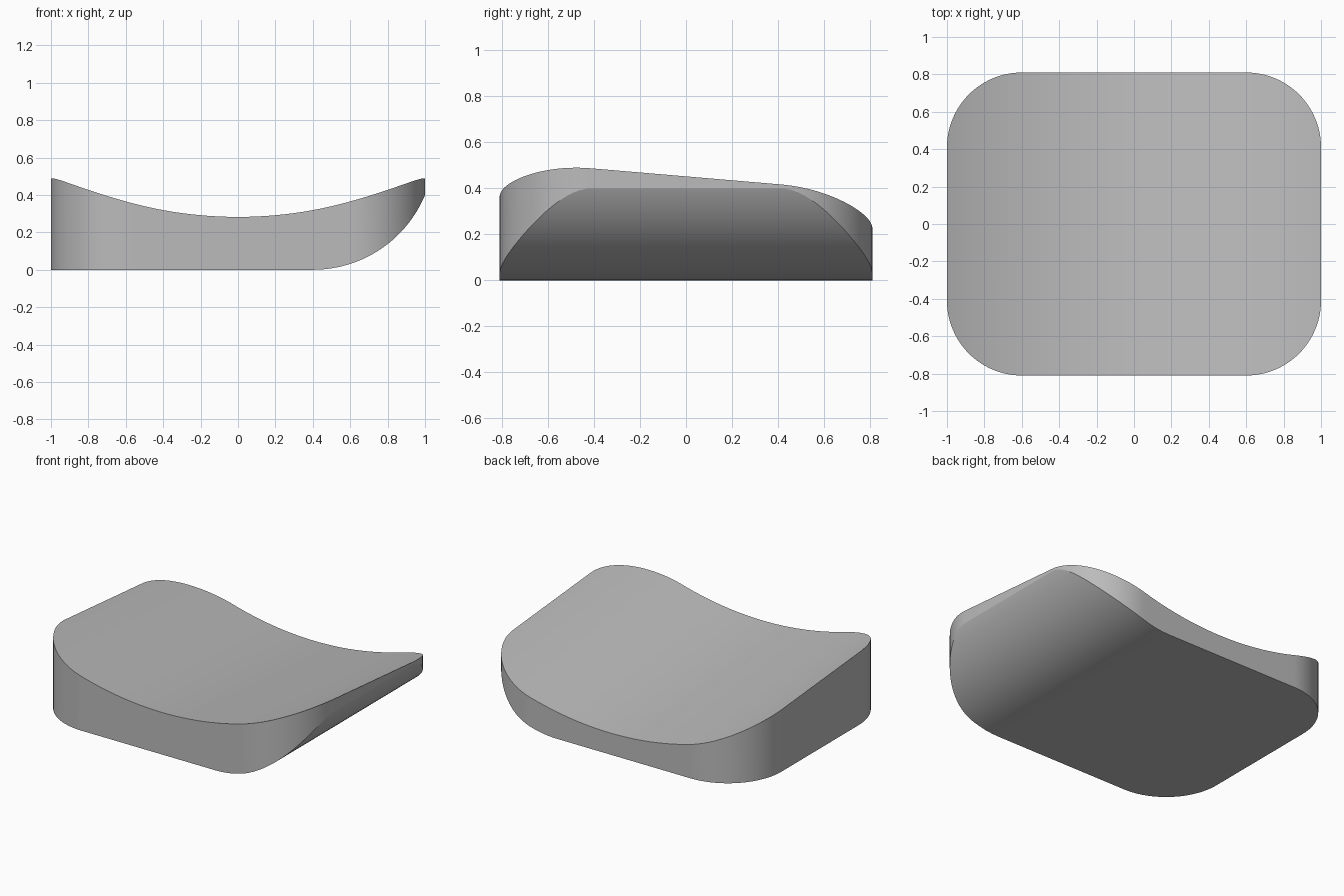
import bpy, bmesh, math

if "Cube" in bpy.data.objects:
    bpy.data.objects.remove(bpy.data.objects["Cube"])

HALF_X, HALF_Y, CORNER = 1.0, 0.81, 0.4
TILT = 0.085            # top drops toward the back
R_TOP, Z_TOP = 2.22, 0.214  # concave top arc
R_BOT, X_BOT = 0.65, 0.4    # rounded underside at the right end


def half_width(x):
    d = max(0.0, abs(x) - (HALF_X - CORNER))
    return HALF_Y - CORNER + math.sqrt(max(0.0, CORNER ** 2 - d ** 2))


def bottom(x):
    d = max(0.0, x - X_BOT)
    return R_BOT - math.sqrt(R_BOT ** 2 - d ** 2)


def top(x, y):
    return Z_TOP + R_TOP - math.sqrt(R_TOP ** 2 - x ** 2) - TILT * y


# Slice positions: even along the middle, even by angle round the corners
N = 24
corner = [HALF_X - CORNER + CORNER * math.sin(math.pi / 2 * i / N) for i in range(1, N + 1)]
middle = [-0.6 + 0.05 * i for i in range(25)]
xs = [-x for x in reversed(corner)] + middle + corner

# Loft four-cornered slices from left to right
bm = bmesh.new()
rings = []
for x in xs:
    w, b = half_width(x), bottom(x)
    pts = [(x, -w, b), (x, w, b), (x, w, top(x, w)), (x, -w, top(x, -w))]
    rings.append([bm.verts.new(p) for p in pts])
for a, b in zip(rings, rings[1:]):
    for i in range(4):
        j = (i + 1) % 4
        bm.faces.new((a[i], a[j], b[j], b[i]))
bm.faces.new(rings[0])
bm.faces.new(rings[-1])
bmesh.ops.recalc_face_normals(bm, faces=bm.faces)

mesh = bpy.data.meshes.new("curved_key_cap")
bm.to_mesh(mesh)
bm.free()
cap = bpy.data.objects.new("curved_key_cap", mesh)
bpy.context.collection.objects.link(cap)

grey = bpy.data.materials.new("plain grey")
grey.diffuse_color = (0.5, 0.5, 0.5, 1)
grey.use_nodes = True
grey.node_tree.nodes["Principled BSDF"].inputs["Base Color"].default_value = grey.diffuse_color
mesh.materials.append(grey)

bpy.context.view_layer.objects.active = cap
cap.select_set(True)
bpy.ops.object.shade_smooth_by_angle(angle=math.radians(20))
